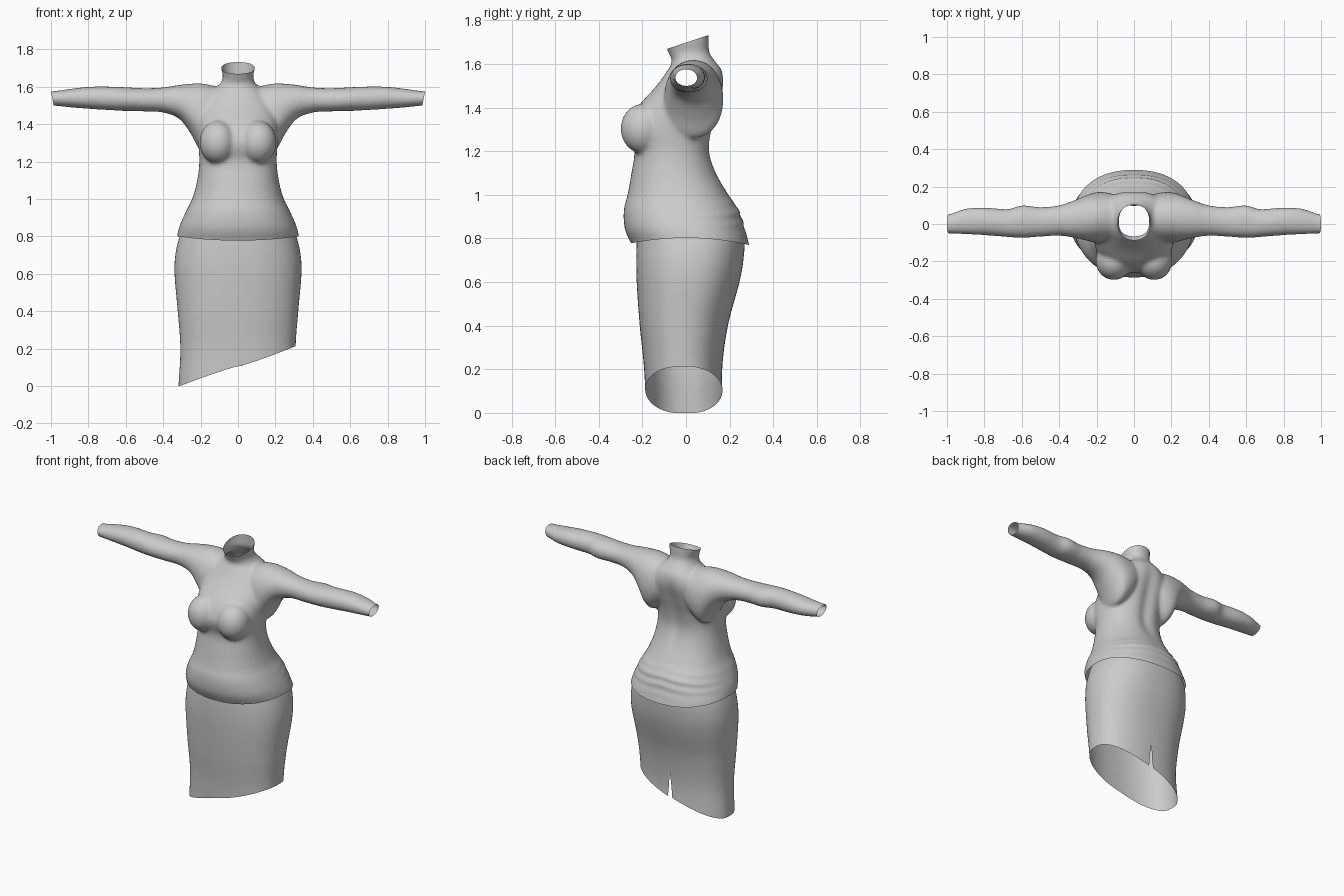
import bpy, bmesh, math
from mathutils import Vector

cube = bpy.data.objects.get("Cube")
if cube:
    bpy.data.objects.remove(cube, do_unlink=True)

GREY = (0.6, 0.6, 0.6, 1)
cloth = bpy.data.materials.new("grey cloth")
cloth.use_nodes = True
cloth.diffuse_color = GREY
bsdf = next(n for n in cloth.node_tree.nodes if n.type == 'BSDF_PRINCIPLED')
bsdf.inputs["Base Color"].default_value = GREY
bsdf.inputs["Roughness"].default_value = 0.8


def sample(rows, t):
    """Smooth interpolation of a table whose first column is the key."""
    t = min(max(t, rows[0][0]), rows[-1][0])
    i = next(k for k in range(len(rows) - 1) if t <= rows[k + 1][0])
    a, b = rows[i], rows[i + 1]
    before, after = rows[max(i - 1, 0)], rows[min(i + 2, len(rows) - 1)]
    h = b[0] - a[0]
    u = (t - a[0]) / h
    out = []
    for k in range(1, len(a)):
        m0 = (b[k] - before[k]) / (b[0] - before[0]) * h
        m1 = (after[k] - a[k]) / (after[0] - a[0]) * h
        d = b[k] - a[k]
        out.append(a[k] + u * (m0 + u * (3 * d - 2 * m0 - m1 + u * (m0 + m1 - 2 * d))))
    return out


def oval(a0, a1, b0, b1, angle, power):
    """Point on a squared oval that fills the given box."""
    c, s = math.cos(angle), math.sin(angle)
    ca = math.copysign(abs(c) ** (2 / power), c)
    sb = math.copysign(abs(s) ** (2 / power), s)
    return (a0 + a1) / 2 + (a1 - a0) / 2 * ca, (b0 + b1) / 2 + (b1 - b0) / 2 * sb


def loft(bm, rows, place, power, steps=60, sides=64):
    """Closed solid skinned through the sampled ovals."""
    rings = []
    for j in range(steps + 1):
        t = rows[0][0] + (rows[-1][0] - rows[0][0]) * j / steps
        box = sample(rows, t)
        rings.append([bm.verts.new(place(t, *oval(*box, math.tau * i / sides, power)))
                      for i in range(sides)])
    for lower, upper in zip(rings, rings[1:]):
        for i in range(sides):
            n = (i + 1) % sides
            bm.faces.new((lower[i], lower[n], upper[n], upper[i]))
    bm.faces.new(rings[0][::-1])
    bm.faces.new(rings[-1])


def finish(bm, name):
    mesh = bpy.data.meshes.new(name)
    bm.to_mesh(mesh)
    bm.free()
    obj = bpy.data.objects.new(name, mesh)
    bpy.context.collection.objects.link(obj)
    mesh.materials.append(cloth)
    mesh.shade_smooth()
    return obj


# Torso and collar: height, half width, front, back
TORSO = [(.70, .33, -.22, .30), (.78, .327, -.247, .292), (.85, .312, -.28, .27),
         (.93, .28, -.285, .242), (1.0, .245, -.268, .195), (1.1, .218, -.25, .142),
         (1.2, .207, -.237, .113), (1.3, .212, -.262, .124), (1.4, .215, -.222, .152),
         (1.5, .2, -.135, .175), (1.57, .15, -.085, .165), (1.61, .1, -.064, .135),
         (1.65, .081, -.08, .108), (1.7, .09, -.1, .104), (1.8, .092, -.11, .1)]
# Sleeve: distance out, front, back, bottom, top
SLEEVE = [(.04, -.06, .13, 1.42, 1.585), (.13, -.09, .165, 1.3, 1.605),
          (.2, -.1, .17, 1.26, 1.618), (.25, -.09, .155, 1.345, 1.616),
          (.31, -.075, .13, 1.425, 1.61), (.4, -.063, .1, 1.462, 1.596),
          (.5, -.068, .09, 1.468, 1.592), (.6, -.074, .1, 1.47, 1.597),
          (.67, -.07, .08, 1.474, 1.6), (.8, -.06, .088, 1.482, 1.599),
          (.9, -.055, .082, 1.49, 1.588), (1.0, -.05, .05, 1.5, 1.575),
          (1.06, -.05, .05, 1.5, 1.575)]

bm = bmesh.new()
loft(bm, [(z, -w, w, f, b) for z, w, f, b in TORSO], lambda t, a, b: (a, b, t), 2.25, 110)
for side in (-1, 1):
    loft(bm, SLEEVE, lambda t, a, b: (side * t, a, b), 2.1, 80)
    bust = bmesh.ops.create_uvsphere(bm, u_segments=32, v_segments=24, radius=1)["verts"]
    bmesh.ops.scale(bm, verts=bust, vec=(.098, .105, .115))
    bmesh.ops.translate(bm, verts=bust, vec=(side * .108, -.195, 1.303))
bmesh.ops.recalc_face_normals(bm, faces=bm.faces)

# Fuse the solids into one soft skin
top = finish(bm, "sweater")
remesh = top.modifiers.new("fuse", 'REMESH')
remesh.mode = 'VOXEL'
remesh.voxel_size = 0.01
soften = top.modifiers.new("soften", 'SMOOTH')
soften.factor = 0.5
soften.iterations = 10
bpy.context.view_layer.update()
fused = bpy.data.meshes.new_from_object(top.evaluated_get(bpy.context.evaluated_depsgraph_get()))
top.modifiers.clear()

# Open the cuffs, collar and hem
bm = bmesh.new()
bm.from_mesh(fused)
cuts = [((1, 0, 1.575), (1, 0, -.2)), ((-1, 0, 1.575), (-1, 0, -.2)),
        ((0, -.09, 1.668), (0, -.33, 1)), ((0, 0, .79), (0, 0, -1))]
for point, normal in cuts:
    bmesh.ops.bisect_plane(bm, geom=bm.verts[:] + bm.edges[:] + bm.faces[:],
                           plane_co=Vector(point), plane_no=Vector(normal), clear_outer=True)

# Curved hem, spine hollow and hip folds
for v in bm.verts:
    x, y, z = v.co
    low = max(0, 1 - (z - .79) / .12)
    v.co.z += low * (.012 - .028 * (y / .27) ** 2)
    if y > .03 and abs(x) < .3:
        back = math.exp(-((z - 1.3) / .22) ** 4)
        v.co.y -= .016 * back * math.exp(-(x / .045) ** 2)
        hips = math.exp(-((z - .9) / .06) ** 2)
        v.co.y += .003 * hips * math.sin(z * 130 + abs(x) * 12)
bm.to_mesh(top.data)
bm.free()
top.data.shade_smooth()

# Skirt: height, half width, front, back
SKIRT = [(0, .318, -.183, .172), (.2, .308, -.192, .166), (.4, .322, -.212, .192),
         (.6, .339, -.226, .245), (.7, .335, -.228, .263), (.8, .312, -.225, .266),
         (.88, .275, -.22, .235)]
ROWS, SIDES, SLIT = 50, 96, .17
bm = bmesh.new()
grid = []
for j in range(ROWS + 1):
    row = []
    for i in range(SIDES + 1):
        angle = math.pi / 2 + math.tau * i / SIDES
        # Slanted hem, lowest on the right
        hem = max(0, .105 + .108 * math.cos(angle))
        z = hem + (.88 - hem) * j / ROWS
        w, f, b = sample(SKIRT, z)
        x, y = oval(-w, w, f, b, angle, 2.3)
        # Seam opens towards the hem as a slit
        gap = .016 * max(0, 1 - (z - hem) / SLIT)
        if i in (0, SIDES):
            x = -gap if i == 0 else gap
        elif abs(x) < gap + .004 and y > 0:
            x = math.copysign(gap + .004, x)
        row.append(bm.verts.new((x, y, z)))
    grid.append(row)
for lower, upper in zip(grid, grid[1:]):
    for i in range(SIDES):
        bm.faces.new((lower[i], lower[i + 1], upper[i + 1], upper[i]))
bmesh.ops.remove_doubles(bm, verts=bm.verts, dist=.0001)
finish(bm, "skirt")
